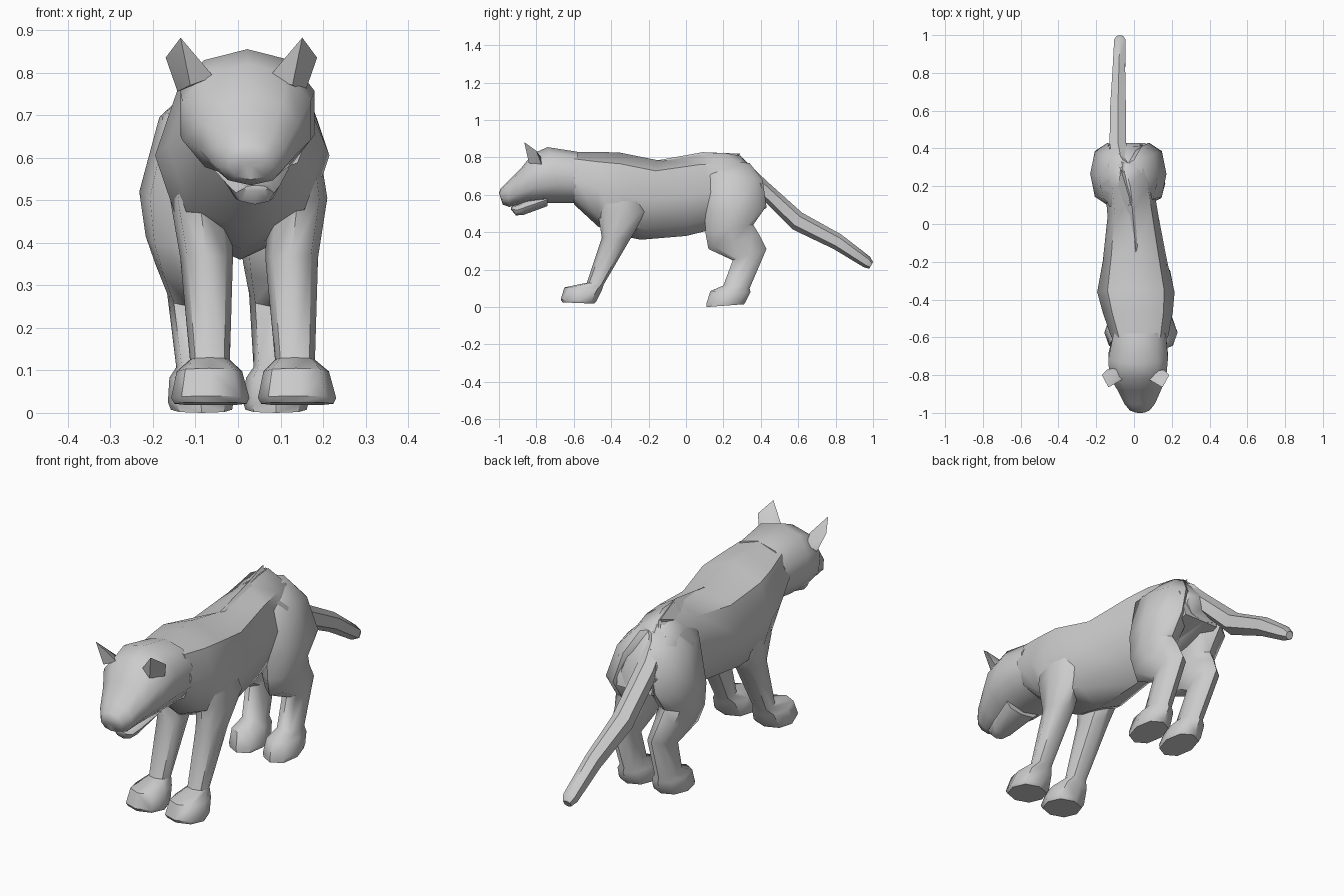
import bpy, bmesh, math

ANGLE = math.radians(48)


def finish(name, bm):
    bmesh.ops.recalc_face_normals(bm, faces=bm.faces)
    mesh = bpy.data.meshes.new(name)
    bm.to_mesh(mesh)
    bm.free()
    ob = bpy.data.objects.new(name, mesh)
    bpy.context.collection.objects.link(ob)
    bpy.ops.object.select_all(action='DESELECT')
    ob.select_set(True)
    bpy.context.view_layer.objects.active = ob
    bpy.ops.object.shade_smooth_by_angle(angle=ANGLE)
    return ob


def loft(name, sections, sides=8, axis=0.0, mirror=1, power=0.9, lean=0.0):
    """Each section: y,z of one edge, y,z of the opposite edge, centre x, half width.
    lean shifts the lower part sideways."""
    bm = bmesh.new()
    rings = []
    for y0, z0, y1, z1, x, w in sections:
        ring = []
        for i in range(sides):
            a = 2 * math.pi * i / sides
            c, s = (math.copysign(abs(v) ** power, v) if abs(v) > 1e-6 else 0
                    for v in (math.cos(a), math.sin(a)))
            t = (1 + c) / 2
            z = z0 + (z1 - z0) * t
            shift = lean * max(0, 0.4 - z) / 0.4
            ring.append(bm.verts.new((axis + shift + mirror * (x + w * s),
                                      y0 + (y1 - y0) * t, z)))
        rings.append(ring)
    for a, b in zip(rings, rings[1:]):
        for i in range(sides):
            j = (i + 1) % sides
            bm.faces.new((a[i], a[j], b[j], b[i]))
    bm.faces.new(rings[0])
    bm.faces.new(rings[-1])
    return finish(name, bm)


def hull(name, points):
    bm = bmesh.new()
    verts = [bm.verts.new(p) for p in points]
    bmesh.ops.convex_hull(bm, input=verts)
    return finish(name, bm)


# Torso, bottom edge then top edge
loft("torso", [
    (-.60, .55, -.60, .83, .03, .15),
    (-.47, .43, -.47, .83, .02, .185),
    (-.37, .385, -.35, .825, .01, .205),
    (-.24, .36, -.15, .785, .005, .17),
    (.00, .38, .08, .82, -.005, .135),
    (.12, .41, .20, .825, -.02, .13),
    (.29, .46, .29, .81, -.045, .13),
    (.43, .53, .41, .67, -.045, .09)])

# Hips with a sharp crest, and the ridge running forward from it
sides = ((.10, .09, .70), (.15, .20, .70), (.10, .40, .66), (.09, .43, .53), (.10, .15, .43))
hull("hips", [(-.02, .10, .825), (-.06, .29, .81)] +
     [(-.03 + s * x, y, z) for s in (-1, 1) for x, y, z in sides])
hull("rump_ridge", [(-.07, .29, .82), (.01, -.15, .785), (-.01, .09, .828),
                    (-.10, .09, .75), (.08, .09, .75), (-.04, .2, .7)])

# Head and lower jaw
loft("head", [
    (-.58, .555, -.58, .83, .03, .145),
    (-.66, .555, -.74, .855, .022, .165),
    (-.79, .555, -.82, .82, .02, .158),
    (-.88, .55, -.88, .745, .028, .12),
    (-.945, .535, -.955, .67, .03, .085),
    (-.98, .548, -.99, .635, .03, .055),
    (-.99, .58, -1.0, .61, .032, .03)], sides=10)
loft("lower_jaw", [
    (-.74, .54, -.74, .61, .03, .09),
    (-.87, .492, -.85, .575, .038, .06),
    (-.91, .49, -.90, .545, .04, .045),
    (-.935, .52, -.935, .535, .042, .028)])

# Ears
for side, s in (("left", -1), ("right", 1)):
    hull(side + "_ear", [(.008 + s * x, y, z) for x, y, z in (
        (.065, -.82, .79), (.15, -.77, .755), (.178, -.80, .835),
        (.143, -.865, .882), (.09, -.76, .78), (.12, -.84, .77))])

# Legs with paws, front edge then back edge
front = [
    (-.46, .66, -.26, .66, .11, .05),
    (-.47, .50, -.21, .51, .115, .07),
    (-.45, .37, -.30, .36, .100, .062),
    (-.53, .13, -.44, .12, .10, .047),
    (-.65, .105, -.45, .09, .102, .077),
    (-.67, .04, -.48, .03, .102, .092),
    (-.66, .025, -.49, .018, .102, .085)]
rear = [
    (.20, .78, .34, .77, .03, .04),
    (.09, .71, .41, .68, .07, .085),
    (.10, .50, .43, .54, .11, .092),
    (.105, .39, .36, .44, .11, .077),
    (.12, .31, .39, .39, .105, .065),
    (.25, .25, .43, .31, .10, .05),
    (.20, .115, .34, .10, .10, .048),
    (.13, .085, .345, .08, .10, .067),
    (.11, .02, .32, .03, .10, .077),
    (.11, .0, .31, .015, .10, .072)]
for side, s, lean in (("left", -1, .045), ("right", 1, .02)):
    loft(side + "_front_leg", front, axis=.025, mirror=s, lean=.013)
    loft(side + "_rear_leg", rear, axis=-.03, mirror=s, lean=lean)

# Tail
loft("tail", [
    (.33, .63, .30, .80, -.06, .055),
    (.41, .575, .43, .675, -.085, .05),
    (.57, .415, .62, .505, -.085, .048),
    (.79, .31, .83, .388, -.08, .038),
    (.95, .213, .985, .268, -.075, .034),
    (.98, .205, 1.0, .24, -.075, .02)], sides=6)
